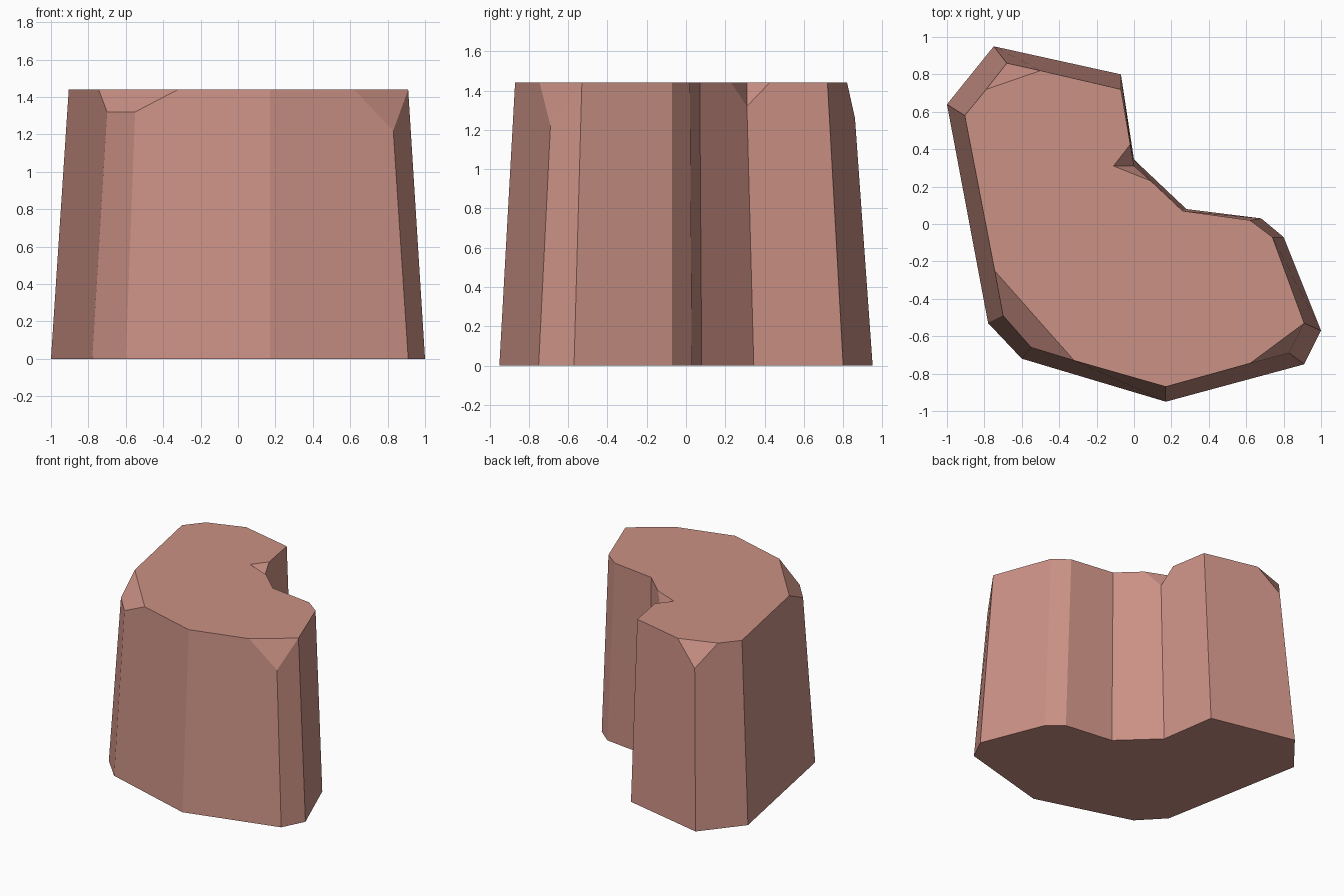
import bpy, bmesh

cube = bpy.data.objects.get("Cube")
if cube:
    bpy.data.objects.remove(cube, do_unlink=True)

HEIGHT = 1.44

# Corners of the boulder, anticlockwise: foot (x, y), shoulder (x, y)
corners = [
    ((-0.75, 0.95), (-0.68, 0.86)),
    ((-1.0, 0.64), (-0.905, 0.58)),
    ((-0.78, -0.53), (-0.70, -0.49)),
    ((-0.60, -0.72), (-0.55, -0.66)),
    ((0.17, -0.95), (0.17, -0.87)),
    ((0.91, -0.75), (0.83, -0.69)),
    ((1.0, -0.57), (0.91, -0.53)),
    ((0.80, -0.07), (0.74, -0.07)),
    ((0.68, 0.03), (0.62, 0.02)),
    ((0.28, 0.08), (0.26, 0.07)),
    ((0.0, 0.345), (0.0, 0.31)),
    ((-0.07, 0.80), (-0.07, 0.72)),
]

# Chipped corners: (first, last corner), low height, rim start, rim end, inner point
chips = [
    ((0, 0), 1.26, (-0.50, 0.82), (-0.79, 0.72), None),
    ((2, 3), 1.32, (-0.745, -0.25), (-0.32, -0.73), None),
    ((5, 5), 1.22, (0.62, -0.745), (0.91, -0.53), None),
    ((10, 10), 1.32, (0.09, 0.23), (-0.02, 0.425), (-0.11, 0.31)),
]

bm = bmesh.new()
cache = {}


def vert(xy, z):
    """Shared vertex at a position."""
    key = (*xy, z)
    if key not in cache:
        cache[key] = bm.verts.new(key)
    return cache[key]


def face(verts):
    """Face without repeated vertices."""
    verts = list(dict.fromkeys(verts))
    if len(verts) > 2:
        bm.faces.new(verts)


feet = [vert(foot, 0.0) for foot, _ in corners]
low = {i: z for (a, b), z, *_ in chips for i in (a, b)}
shoulders = [vert(s, low.get(i, HEIGHT)) for i, (_, s) in enumerate(corners)]
starts = {c[0][0]: vert(c[2], HEIGHT) for c in chips}
ends = {c[0][1]: vert(c[3], HEIGHT) for c in chips}
inner = {c[0][0]: vert(c[4], HEIGHT) for c in chips if c[4]}

# Tapered walls
count = len(corners)
for i in range(count):
    j = (i + 1) % count
    wall = [feet[i], feet[j], shoulders[j]]
    wall += [d[k] for d, k in ((starts, j), (ends, i)) if k in d]
    face(wall + [shoulders[i]])

# Chip facets
for (a, b), *_ in chips:
    if a in inner:
        face([starts[a], shoulders[a], inner[a]])
        face([inner[a], shoulders[a], ends[b]])
    else:
        face([starts[a], shoulders[a], shoulders[b], ends[b]])

# Flat top and underside
rim = []
for i in range(count):
    if i not in low:
        rim.append(shoulders[i])
    rim += [d[i] for d in (starts, inner, ends) if i in d]
face(rim)
face(feet[::-1])
bmesh.ops.recalc_face_normals(bm, faces=bm.faces[:])

mesh = bpy.data.meshes.new("boulder")
bm.to_mesh(mesh)
bm.free()

# Clay coloured stone
color = (0.60, 0.285, 0.235, 1.0)
stone = bpy.data.materials.new("clay_stone")
stone.use_nodes = True
stone.diffuse_color = color
shader = next(n for n in stone.node_tree.nodes if n.type == "BSDF_PRINCIPLED")
shader.inputs["Base Color"].default_value = color
mesh.materials.append(stone)

boulder = bpy.data.objects.new("boulder", mesh)
bpy.context.collection.objects.link(boulder)
